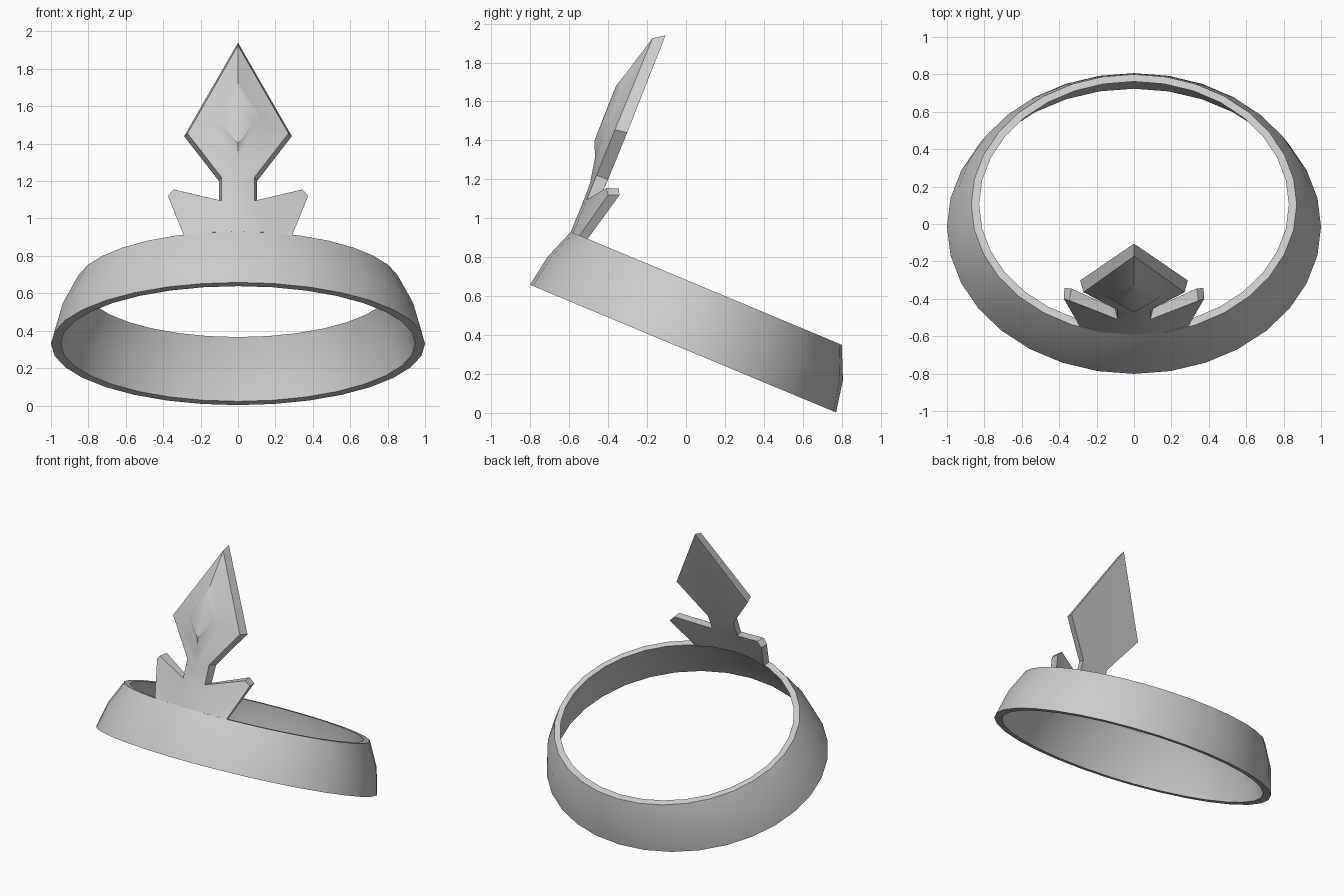
import bpy, bmesh, math

if "Cube" in bpy.data.objects:
    bpy.data.objects.remove(bpy.data.objects["Cube"])

TILT = math.atan2(0.385, 0.923)


def make_object(name, verts, faces, angle):
    mesh = bpy.data.meshes.new(name)
    mesh.from_pydata(verts, [], faces)
    bm = bmesh.new()
    bm.from_mesh(mesh)
    bmesh.ops.remove_doubles(bm, verts=bm.verts, dist=0.0005)
    bmesh.ops.recalc_face_normals(bm, faces=bm.faces)
    bm.to_mesh(mesh)
    bm.free()
    ob = bpy.data.objects.new(name, mesh)
    bpy.context.collection.objects.link(ob)
    bpy.ops.object.select_all(action='DESELECT')
    ob.select_set(True)
    bpy.context.view_layer.objects.active = ob
    bpy.ops.object.shade_smooth_by_angle(angle=math.radians(angle))
    return ob


# Head band: tilted elliptical hoop; section rows are (centre, rx, ry, height)
SEG = 32
rows = [(-0.141, 1.0, 0.852, 0.299), (-0.143, 0.955, 0.822, 0.467),
        (-0.15, 0.87, 0.754, 0.631), (-0.15, 0.828, 0.712, 0.631),
        (-0.143, 0.908, 0.775, 0.467), (-0.141, 0.948, 0.80, 0.299)]
verts, faces = [], []
c, s = math.cos(TILT), math.sin(TILT)
for cu, rx, ry, n in rows:
    for i in range(SEG):
        a = 2 * math.pi * i / SEG
        u = cu + ry * math.sin(a)
        verts.append((rx * math.cos(a), u * c + n * s, -u * s + n * c))
for r in range(len(rows)):
    q = (r + 1) % len(rows)
    for i in range(SEG):
        j = (i + 1) % SEG
        faces.append((r * SEG + i, r * SEG + j, q * SEG + j, q * SEG + i))
make_object("head_band", verts, faces, 35)

# Front crest: right half outline, front and back skins
front = {
    'P0': (0, -0.592, 0.93), 'P1': (0.15, -0.58, 0.926), 'P2': (0.29, -0.547, 0.911),
    'L1': (0.375, -0.40, 1.12), 'L2': (0.345, -0.41, 1.155),
    'S0': (0.088, -0.51, 1.095), 'C0': (0, -0.525, 1.095),
    'S1': (0.088, -0.46, 1.22), 'C1': (0, -0.493, 1.18),
    'D': (0.27, -0.365, 1.455), 'T': (0, -0.172, 1.925),
    # raised stepped gem
    'At': (0, -0.312, 1.74), 'As': (0.14, -0.387, 1.51), 'Ab': (0, -0.468, 1.31),
    'Bt': (0, -0.36, 1.68), 'Bs': (0.085, -0.425, 1.51), 'Bb': (0, -0.47, 1.40)}
back = {
    'P0': (0, -0.548, 0.912), 'P1': (0.15, -0.535, 0.908), 'P2': (0.275, -0.505, 0.895),
    'L1': (0.372, -0.342, 1.118), 'L2': (0.335, -0.345, 1.153),
    'S0': (0.102, -0.45, 1.09), 'C0': (0, -0.46, 1.09),
    'S1': (0.102, -0.40, 1.2), 'C1': (0, -0.415, 1.165),
    'D': (0.288, -0.302, 1.44), 'T': (0, -0.105, 1.94)}
base_faces = ["P0 P1 S0 C0", "P1 P2 L1", "P1 L1 L2 S0", "C0 S0 S1 C1", "C1 S1 D"]
front_faces = base_faces + ["C1 D As Ab", "D T At As", "Ab As Bs Bb", "As At Bt Bs", "Bb Bs Bt"]
back_faces = base_faces + ["C1 D T"]
rim = "P0 P1 P2 L1 L2 S0 S1 D T".split()

polys = [[front[k] for k in f.split()] for f in front_faces]
polys += [[back[k] for k in f.split()][::-1] for f in back_faces]
polys += [[front[a], back[a], back[b], front[b]] for a, b in zip(rim, rim[1:])]
polys += [[(-x, y, z) for x, y, z in p][::-1] for p in polys]
verts, faces = [], []
for p in polys:
    faces.append(range(len(verts), len(verts) + len(p)))
    verts += p
make_object("front_crest", verts, [list(f) for f in faces], 35)
